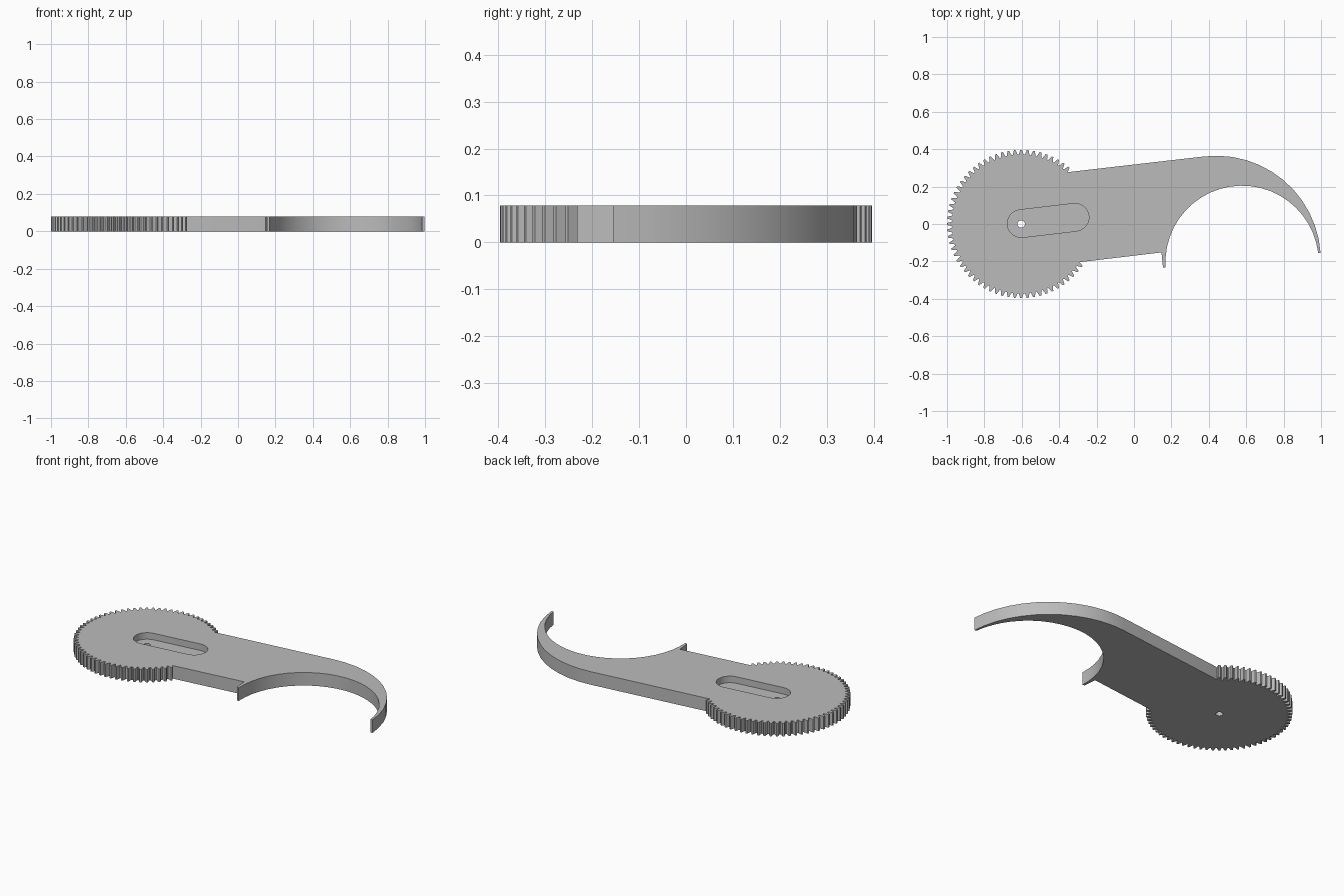
import bpy, bmesh
from math import sin, cos, radians, atan2, pi

cube = bpy.data.objects.get("Cube")
if cube:
    bpy.data.objects.remove(cube, do_unlink=True)

THICK = 0.078
GEAR = (-0.603, 0.0)
TEETH, TIP_R, ROOT_R = 72, 0.397, 0.371

grey = bpy.data.materials.new("plain grey")
grey.use_nodes = True
grey.diffuse_color = (0.5, 0.5, 0.5, 1)
grey.node_tree.nodes["Principled BSDF"].inputs["Base Color"].default_value = (0.5, 0.5, 0.5, 1)


def arc(center, r, start, end, n):
    """Points along an arc, angles in degrees."""
    angles = [radians(start + (end - start) * i / n) for i in range(n + 1)]
    return [(center[0] + r * cos(a), center[1] + r * sin(a)) for a in angles]


def prism(name, points, z0, z1):
    """Extrude a closed outline into a solid."""
    bm = bmesh.new()
    face = bm.faces.new([bm.verts.new((x, y, z0)) for x, y in points])
    up = bmesh.ops.extrude_face_region(bm, geom=[face])
    verts = [v for v in up["geom"] if isinstance(v, bmesh.types.BMVert)]
    bmesh.ops.translate(bm, verts=verts, vec=(0, 0, z1 - z0))
    bmesh.ops.recalc_face_normals(bm, faces=bm.faces)
    mesh = bpy.data.meshes.new(name)
    bm.to_mesh(mesh)
    bm.free()
    mesh.materials.append(grey)
    obj = bpy.data.objects.new(name, mesh)
    bpy.context.collection.objects.link(obj)
    return obj


def cut(target, cutter):
    """Subtract the cutter, then remove it."""
    cutter.hide_render = True
    mod = target.modifiers.new("cut", "BOOLEAN")
    mod.operation, mod.solver, mod.object = "DIFFERENCE", "EXACT", cutter
    bpy.ops.object.modifier_apply(modifier=mod.name)
    bpy.data.objects.remove(cutter, do_unlink=True)


# Toothed rim, running round from the top of the arm to its underside
outline = [(-0.33, 0.28)]
pitch = 360 / TEETH
for i in range(TEETH):
    mid = i * pitch
    if 49 < mid < 326:
        for offset, r in ((-0.4, ROOT_R), (-0.13, TIP_R), (0.13, TIP_R), (0.4, ROOT_R)):
            outline += arc(GEAR, r, mid + offset * pitch, 0, 1)[:1]

# Underside of the arm and the small spur
outline += [(-0.283, -0.203), (0.147, -0.152), (0.155, -0.233), (0.168, -0.233)]

# Inside and outside of the curved hook
outline += arc((0.578, -0.205), 0.41, 176, 7, 22)
outline += arc((0.44, -0.194), 0.559, 4, 96.6, 12)

lever = prism("geared_hook_lever", outline, 0, THICK)
bpy.context.view_layer.objects.active = lever
lever.select_set(True)

# Slanted blind slot and the small pivot hole through its floor
slot_a, slot_b, slot_r = (-0.603, 0.002), (-0.315, 0.036), 0.074
tilt = atan2(slot_b[1] - slot_a[1], slot_b[0] - slot_a[0]) * 180 / pi
slot = arc(slot_a, slot_r, tilt + 90, tilt + 270, 12) + arc(slot_b, slot_r, tilt - 90, tilt + 90, 12)
cut(lever, prism("slot_cutter", slot, THICK / 2, THICK * 2))
cut(lever, prism("pivot_cutter", arc(GEAR, 0.02, 0, 345, 23), -THICK, THICK))

bpy.ops.object.shade_smooth_by_angle(angle=radians(25))
